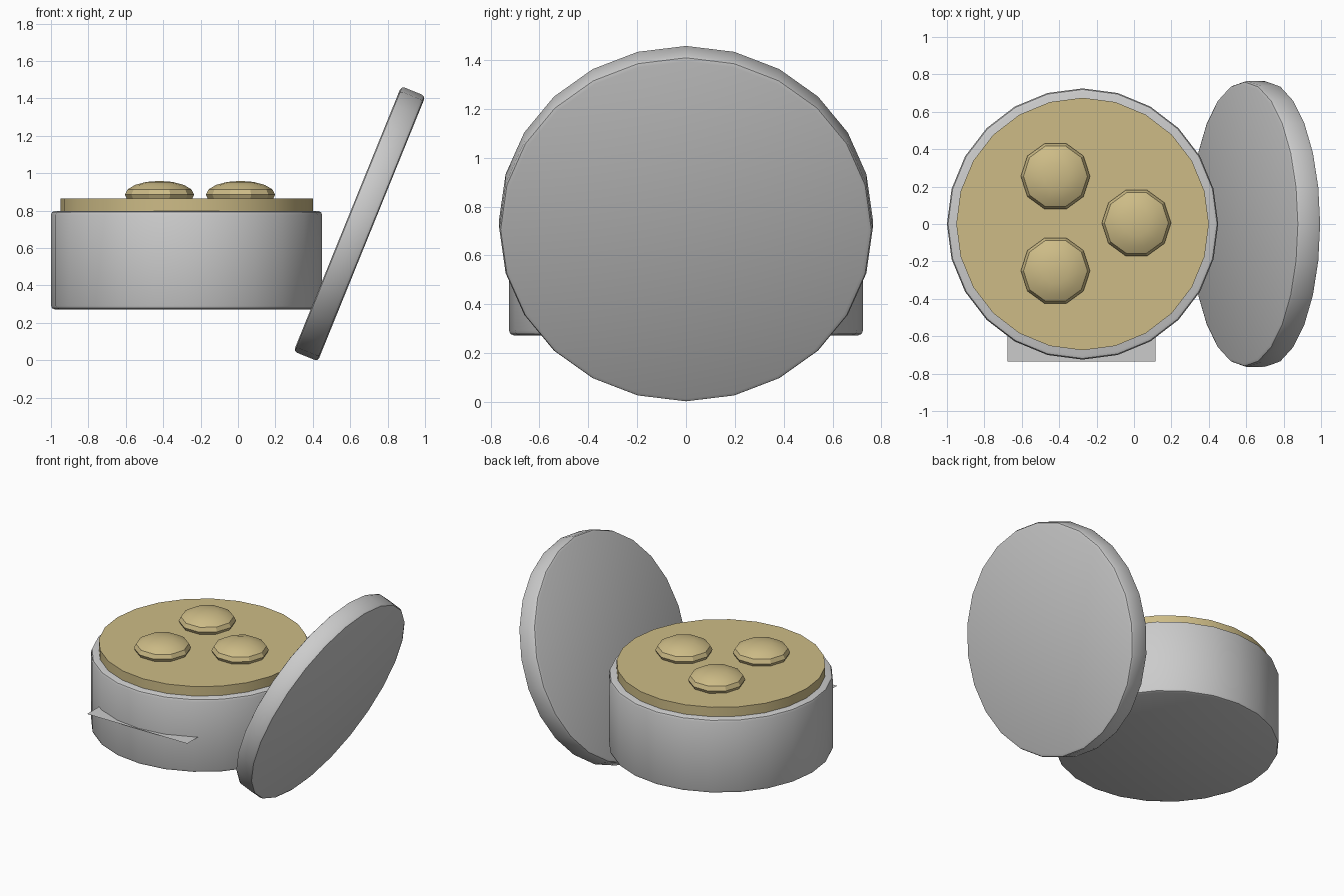
import bpy, bmesh, math
from mathutils import Matrix

if "Cube" in bpy.data.objects:
    bpy.data.objects.remove(bpy.data.objects["Cube"])


def material(name, rgb):
    m = bpy.data.materials.new(name)
    m.use_nodes = True
    m.diffuse_color = (*rgb, 1)
    bsdf = next(n for n in m.node_tree.nodes if n.type == 'BSDF_PRINCIPLED')
    bsdf.inputs["Base Color"].default_value = (*rgb, 1)
    return m


grey = material("light_grey", (0.6, 0.6, 0.6))
cream = material("cream_tan", (0.61, 0.50, 0.24))


def finish(name, bm, mat, location, tilt=0.0):
    mesh = bpy.data.meshes.new(name)
    bm.to_mesh(mesh)
    bm.free()
    ob = bpy.data.objects.new(name, mesh)
    bpy.context.collection.objects.link(ob)
    mesh.materials.append(mat)
    ob.location = location
    ob.rotation_euler = (0, tilt, 0)
    bpy.ops.object.select_all(action='DESELECT')
    ob.select_set(True)
    bpy.context.view_layer.objects.active = ob
    bpy.ops.object.shade_smooth_by_angle(angle=math.radians(32))
    return ob


def disc(name, mat, radius, height, location, tilt=0.0, bevel=0.0):
    """Solid drum with 24 sides and optionally softened rims."""
    bm = bmesh.new()
    bmesh.ops.create_cone(bm, cap_ends=True, segments=24, radius1=radius,
                          radius2=radius, depth=height,
                          matrix=Matrix.Rotation(math.pi / 2, 4, 'Z'))
    if bevel:
        rims = [e for e in bm.edges
                if abs(e.verts[0].co.z - e.verts[1].co.z) < height / 2]
        bmesh.ops.bevel(bm, geom=rims, offset=bevel, segments=2,
                        profile=0.5, affect='EDGES')
    return finish(name, bm, mat, location, tilt)


pot_x = -0.275

# Pot body, contents and leaning lid
disc("pot_body", grey, 0.725, 0.525, (pot_x, 0, 0.535), bevel=0.02)
disc("cream_filling", cream, 0.675, 0.115, (pot_x, 0, 0.807))
disc("leaning_lid", grey, 0.765, 0.14, (0.65, 0, 0.73),
     tilt=math.radians(112.1), bevel=0.02)

# Flattened lumps on the filling
for i, (x, y) in enumerate([(-0.42, 0.255), (0.013, 0.005), (-0.42, -0.25)]):
    bm = bmesh.new()
    bmesh.ops.create_uvsphere(bm, u_segments=10, v_segments=8, radius=0.185,
                              matrix=Matrix.Rotation(math.pi / 2, 4, 'Z'))
    bmesh.ops.scale(bm, vec=(1, 1, 0.4), verts=bm.verts)
    finish(f"cream_lump_{i + 1}", bm, cream, (x, y, 0.885))

# Thin flat tab crossing the front wall
bm = bmesh.new()
bmesh.ops.create_grid(bm, x_segments=1, y_segments=1, size=0.5)
bmesh.ops.scale(bm, vec=(0.79, 0.2, 1), verts=bm.verts)
finish("front_tab", bm, grey, (-0.28, -0.635, 0.53))
